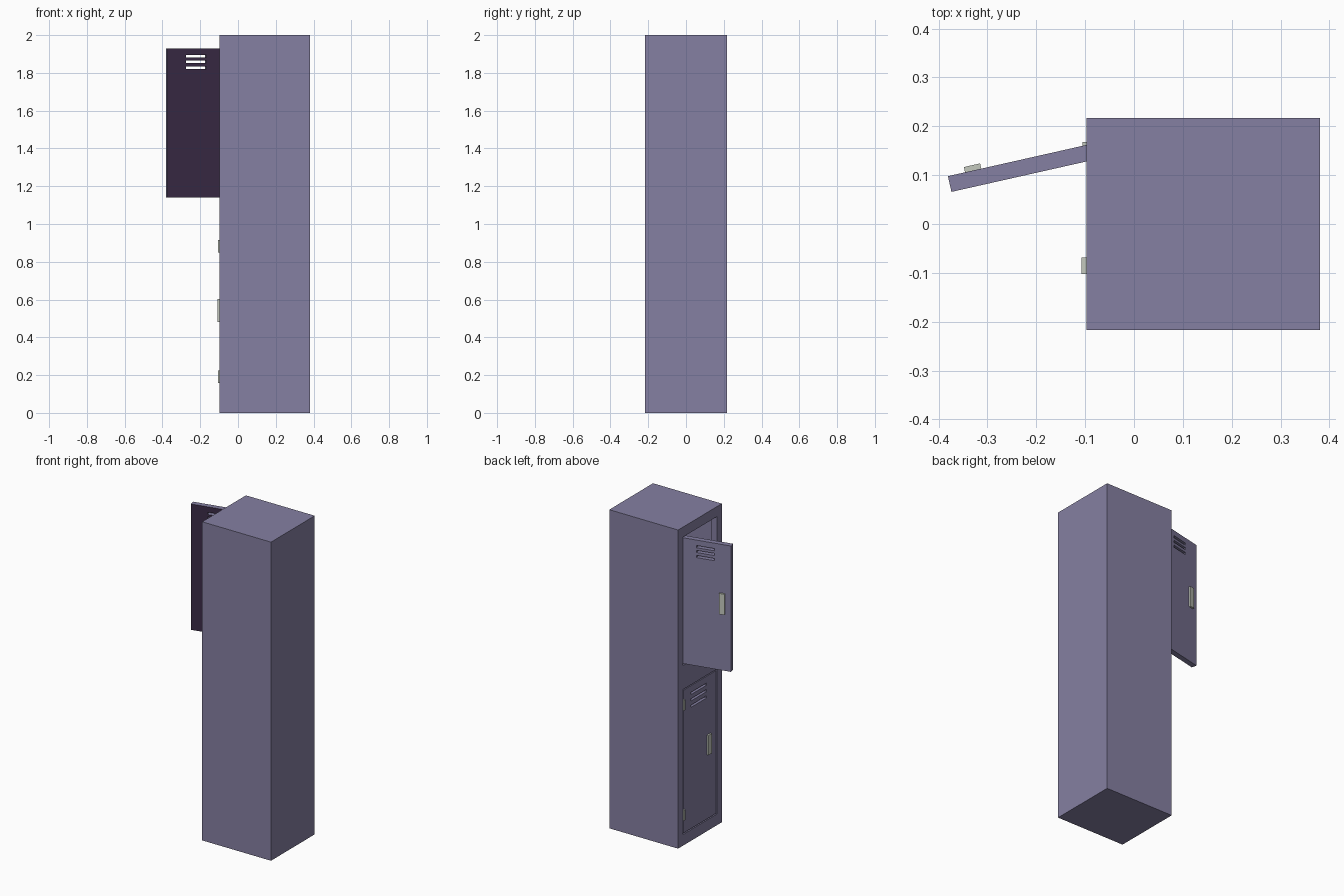
import bpy, bmesh, math
from mathutils import Matrix

if "Cube" in bpy.data.objects:
    bpy.data.objects.remove(bpy.data.objects["Cube"], do_unlink=True)


def material(name, rgb):
    m = bpy.data.materials.new(name)
    m.use_nodes = True
    m.diffuse_color = (*rgb, 1)
    m.node_tree.nodes["Principled BSDF"].inputs["Base Color"].default_value = (*rgb, 1)
    return m


PURPLE = material("muted purple", (0.235, 0.214, 0.36))
DARK = material("dark plum", (0.042, 0.023, 0.06))
METAL = material("pale metal", (0.55, 0.58, 0.51))


def box(name, x, y, z, mat):
    """Box from (min, max) pairs."""
    bm = bmesh.new()
    bmesh.ops.create_cube(bm, size=1)
    for v in bm.verts:
        v.co = [r[0] if c < 0 else r[1] for c, r in zip(v.co, (x, y, z))]
    mesh = bpy.data.meshes.new(name)
    bm.to_mesh(mesh)
    bm.free()
    mesh.materials.append(mat)
    ob = bpy.data.objects.new(name, mesh)
    bpy.context.collection.objects.link(ob)
    return ob


def cut(ob, *ranges):
    """Cut a box-shaped hole and discard the cutter."""
    cutter = box("cutter", *ranges, PURPLE)
    cutter.hide_render = True
    mod = ob.modifiers.new("cut", "BOOLEAN")
    mod.operation, mod.solver, mod.object = "DIFFERENCE", "EXACT", cutter
    bpy.context.view_layer.objects.active = ob
    bpy.ops.object.modifier_apply(modifier=mod.name)
    bpy.data.objects.remove(cutter, do_unlink=True)


# Cabinet: two compartments, each behind a framed opening in the -x side
FRONT = -0.097
THICK = 0.033
cabinet = box("cabinet", (FRONT, 0.381), (-0.217, 0.217), (0, 2), PURPLE)
for low, high in ((0.07, 0.98), (1.13, 1.937)):
    cut(cabinet, (FRONT + 0.036, 0.366), (-0.202, 0.202), (low - 0.01, high + 0.01))
    cut(cabinet, (FRONT - 0.1, 0), (-0.167, 0.167), (low, high))


def door(prefix, pivot, angle, width, height, vent_x, vent_z, handle_x, handle_z, hinge_z):
    """Local x runs to the free edge, local y inward, z up from the door bottom."""
    panel = box(prefix + "_door", (0, width), (0, THICK), (0, height), PURPLE)
    for z in vent_z:
        cut(panel, vent_x, (-0.1, 0.1), (z - 0.007, z + 0.007))
    # Dark inner face
    panel.data.materials.append(DARK)
    for face in panel.data.polygons:
        if face.normal.y > 0.9 and face.center.y > THICK * 0.9:
            face.material_index = 1
    parts = [panel, box(prefix + "_handle", handle_x, (-0.011, 0.002), handle_z, METAL)]
    for i, z in enumerate(hinge_z):
        parts.append(box(f"{prefix}_hinge_{i + 1}", (-0.006, 0.005), (-0.008, 0.006),
                         (z - 0.033, z + 0.033), METAL))
    place = Matrix.Translation(pivot) @ Matrix.Rotation(math.radians(angle), 4, "Z")
    for part in parts:
        part.data.transform(place)


# Closed lower door and open upper door
door("lower", (FRONT, 0.162, 0.077), -90, 0.323, 0.897, (0.075, 0.227),
     (0.768, 0.808, 0.848), (0.231, 0.264), (0.403, 0.527), (0.115, 0.805))
door("upper", (-0.0835, 0.165, 1.14), -167.3, 0.305, 0.79, (0.094, 0.203),
     (0.687, 0.719, 0.749), (0.235, 0.269), (0.355, 0.485), (0.1, 0.69))
